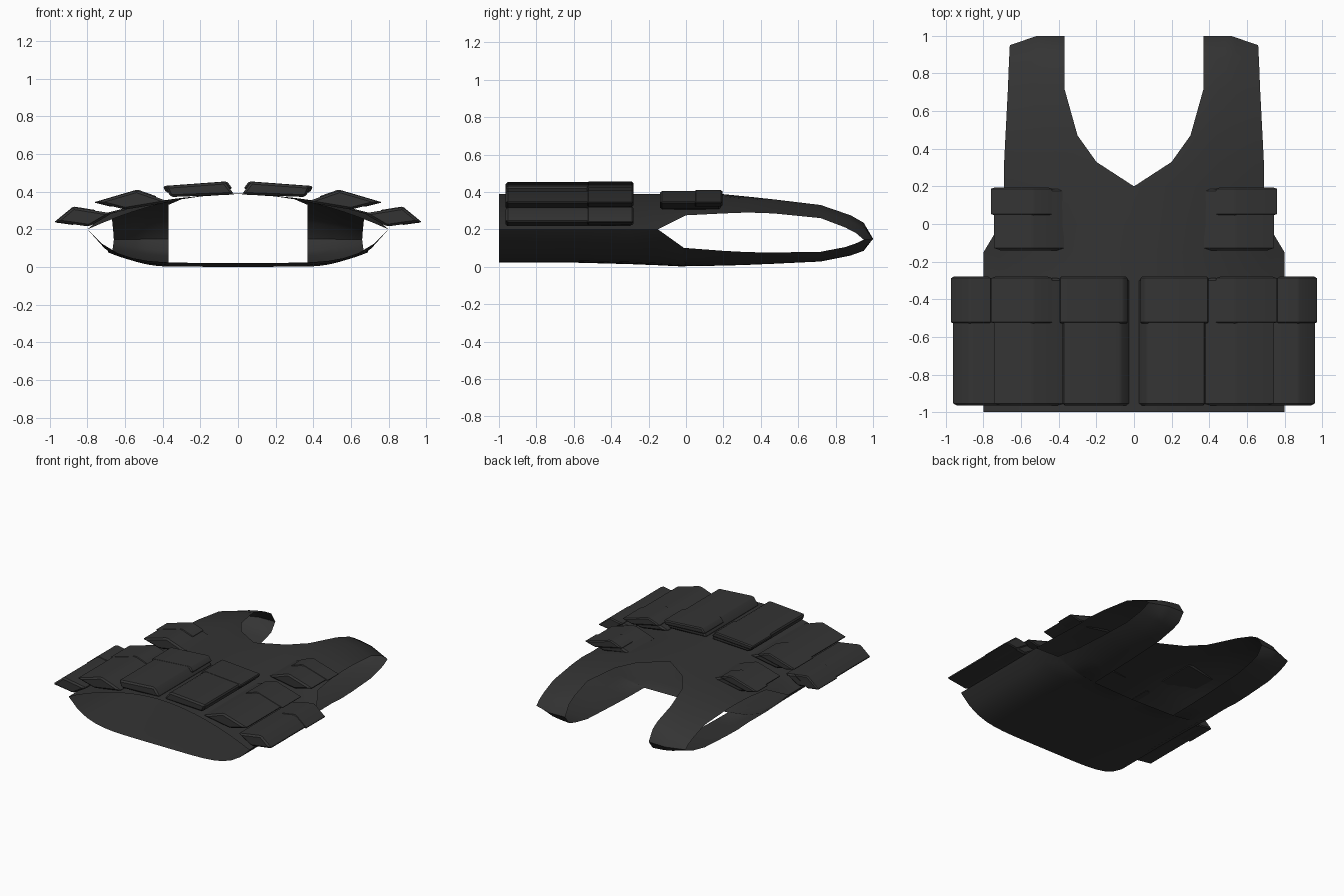
import bpy, bmesh, math
from mathutils import Vector

if "Cube" in bpy.data.objects:
    bpy.data.objects.remove(bpy.data.objects["Cube"])

fabric = bpy.data.materials.new("dark_grey_fabric")
fabric.diffuse_color = (0.034, 0.034, 0.034, 1)
fabric.use_nodes = True
fabric.node_tree.nodes["Principled BSDF"].inputs["Base Color"].default_value = fabric.diffuse_color


def finish(name, bm, angle):
    bmesh.ops.remove_doubles(bm, verts=bm.verts, dist=0.0005)
    bmesh.ops.recalc_face_normals(bm, faces=bm.faces)
    me = bpy.data.meshes.new(name)
    bm.to_mesh(me)
    bm.free()
    me.materials.append(fabric)
    ob = bpy.data.objects.new(name, me)
    bpy.context.collection.objects.link(ob)
    bpy.ops.object.select_all(action='DESELECT')
    ob.select_set(True)
    bpy.context.view_layer.objects.active = ob
    bpy.ops.object.shade_smooth_by_angle(angle=math.radians(angle))
    return ob


# Vest shell rows: y, inner x, outer x, inner z, outer z, curve exponent
front_rows = [
    (-1, 0, .80, .39, .20, 1.9), (-.6, 0, .80, .39, .20, 1.9),
    (-.3, 0, .80, .39, .20, 1.9), (-.15, 0, .80, .39, .20, 1.9),
    (0, 0, .71, .39, .275, 1.8), (.2, 0, .69, .388, .285, 1.8),
    (.33, .20, .69, .375, .29, 1.5), (.47, .30, .683, .36, .285, 1.3),
    (.72, .37, .67, .33, .26, 1.3), (.88, .37, .665, .275, .21, 1.3),
    (.95, .37, .662, .235, .18, 1.3), (1, .37, .66, .15, .145, 1)]
back_rows = [
    (-1, 0, .80, .022, .20, 5.5), (-.6, 0, .80, .022, .20, 5.5),
    (-.3, 0, .80, .014, .20, 5.5), (-.15, 0, .80, .008, .20, 5.5),
    (-.01, 0, .71, .001, .10, 4.5), (0, .37, .71, .003, .10, 2),
    (.2, .37, .69, .006, .085, 2), (.33, .37, .69, .01, .078, 2),
    (.47, .37, .683, .016, .076, 2), (.72, .37, .67, .028, .08, 2),
    (.88, .37, .665, .06, .105, 1.6), (.95, .37, .662, .085, .125, 1.5),
    (1, .37, .66, .15, .145, 1)]

bm = bmesh.new()
N = 10
for rows in (front_rows, back_rows):
    for side in (1, -1):
        grid = []
        for y, xi, xo, zi, zo, p in rows:
            line = []
            for i in range(N + 1):
                t = i / N
                # outer shoulder corner drops back slightly
                drop = .05 * max(0, (t - .5) / .5) * max(0, (y - .72) / .28)
                line.append(bm.verts.new((side * (xi + (xo - xi) * t), y - drop,
                                          zi + (zo - zi) * t ** p)))
            grid.append(line)
        for a, b in zip(grid, grid[1:]):
            for i in range(N):
                bm.faces.new((a[i], a[i + 1], b[i + 1], b[i]))
finish("vest_shell", bm, 50)


# Prism from an x-z section, with softened edges
def prism(name, section, y0, y1, side, bevel):
    bm = bmesh.new()
    ends = [[bm.verts.new((side * x, y, z)) for x, z in section] for y in (y0, y1)]
    n = len(section)
    bm.faces.new(ends[0])
    bm.faces.new(ends[1])
    for i in range(n):
        j = (i + 1) % n
        bm.faces.new((ends[0][i], ends[0][j], ends[1][j], ends[1][i]))
    bmesh.ops.recalc_face_normals(bm, faces=bm.faces)
    bmesh.ops.bevel(bm, geom=bm.edges[:], offset=bevel, segments=1, affect='EDGES')
    finish(name, bm, 30)


# Section order: inner base, inner top, outer top, outer base
centre = [(.02, .385), (.07, .453), (.385, .43), (.36, .372)]
middle = [(.36, .345), (.54, .408), (.755, .345), (.60, .305)]
outer = [(.67, .285), (.875, .318), (.97, .24), (.79, .215)]


def pouch(name, section, y0, y1, flap_y, side):
    prism(name, section, y0, y1 - .008, side, .012)
    # flap wraps the outward part of the pouch
    ib, it, ot, ob = [Vector(p) for p in section]
    lo_i, lo_o = it.lerp(ib, .55), ot.lerp(ob, .55)
    c = (lo_i + lo_o + it + ot) / 4
    flap = [c + (p - c) * 1.08 for p in (lo_i, it, ot, lo_o)]
    prism(name + "_flap", flap, flap_y, y1, side, .008)


for side, label in ((1, "right"), (-1, "left")):
    pouch("centre_pouch_" + label, centre, -.965, -.28, -.53, side)
    pouch("middle_pouch_" + label, middle, -.965, -.28, -.53, side)
    pouch("outer_pouch_" + label, outer, -.965, -.28, -.53, side)
    pouch("chest_pouch_" + label, middle, -.14, .195, .045, side)
